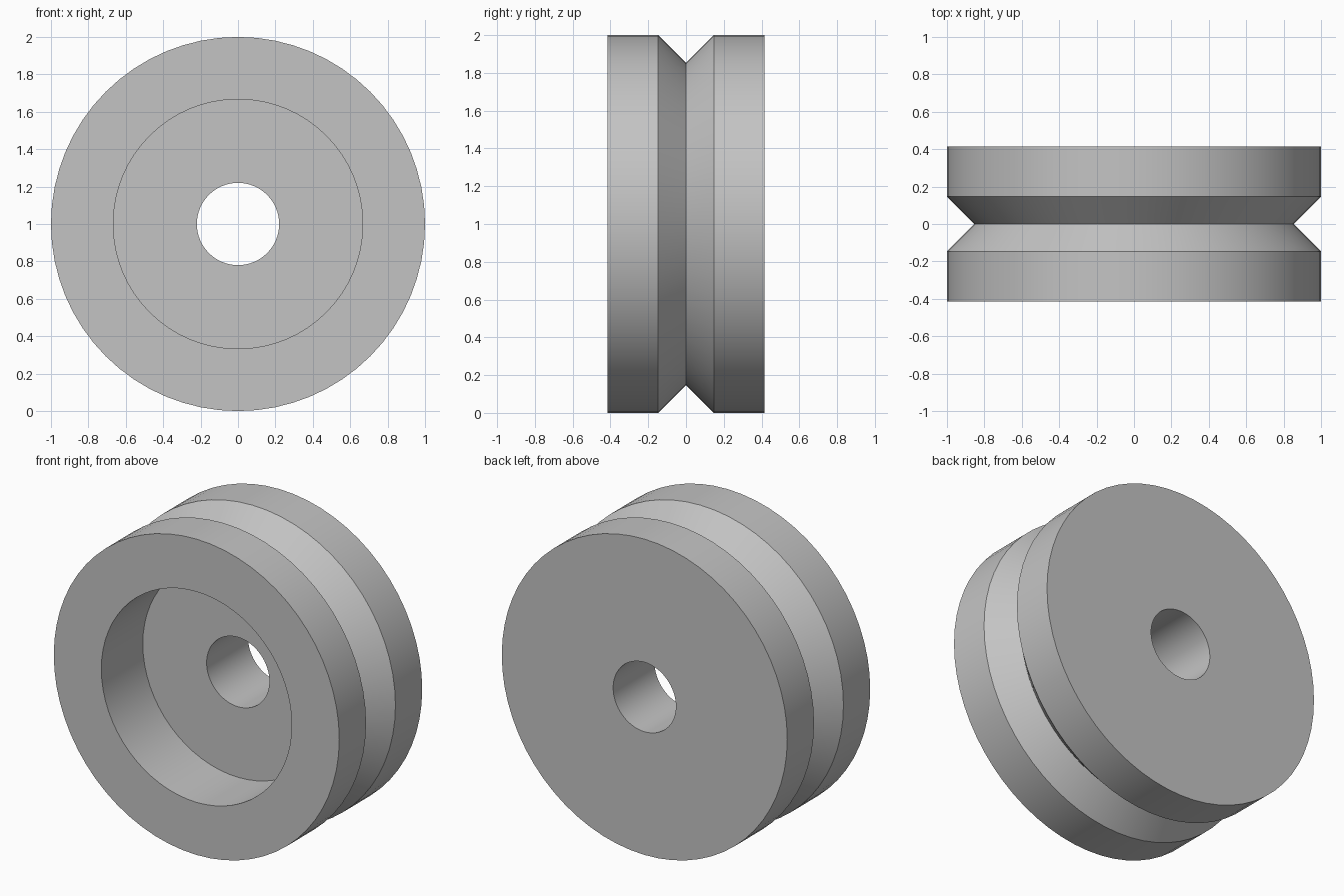
import bpy
import bmesh
import math
from mathutils import Vector

cube = bpy.data.objects.get("Cube")
if cube:
    bpy.data.objects.remove(cube, do_unlink=True)

SEGMENTS = 64
HALF_WIDTH = 0.415
RADIUS = 1.0
BORE = 0.22
RECESS = 0.667
GROOVE = 0.147  # half width and depth of the V groove

# Plain grey material
grey = bpy.data.materials.new("plain_grey")
grey.use_nodes = True
colour = (0.55, 0.55, 0.55, 1.0)
grey.diffuse_color = colour
grey.node_tree.nodes["Principled BSDF"].inputs["Base Color"].default_value = colour

# Closed cross-section (radius, y): bore, back face, grooved rim, front recess
profile = [
    (BORE, 0), (BORE, HALF_WIDTH), (RADIUS, HALF_WIDTH),
    (RADIUS, GROOVE), (RADIUS - GROOVE, 0), (RADIUS, -GROOVE),
    (RADIUS, -HALF_WIDTH), (RECESS, -HALF_WIDTH), (RECESS, 0),
]

# Revolve the cross-section about the axle
bm = bmesh.new()
verts = [bm.verts.new((r, y, 0)) for r, y in profile]
edges = [bm.edges.new((v, verts[(i + 1) % len(verts)])) for i, v in enumerate(verts)]
bmesh.ops.spin(bm, geom=verts + edges, cent=(0, 0, 0), axis=Vector((0, 1, 0)),
               angle=math.tau, steps=SEGMENTS, use_merge=False)
bmesh.ops.remove_doubles(bm, verts=bm.verts[:], dist=0.0005)
bmesh.ops.recalc_face_normals(bm, faces=bm.faces[:])

mesh = bpy.data.meshes.new("grooved_wheel")
bm.to_mesh(mesh)
bm.free()
mesh.materials.append(grey)

wheel = bpy.data.objects.new("grooved_wheel", mesh)
wheel.location.z = RADIUS
bpy.context.collection.objects.link(wheel)

# Smooth round walls, keep the rims crisp
bpy.ops.object.select_all(action="DESELECT")
wheel.select_set(True)
bpy.context.view_layer.objects.active = wheel
bpy.ops.object.shade_smooth_by_angle(angle=math.radians(30))
